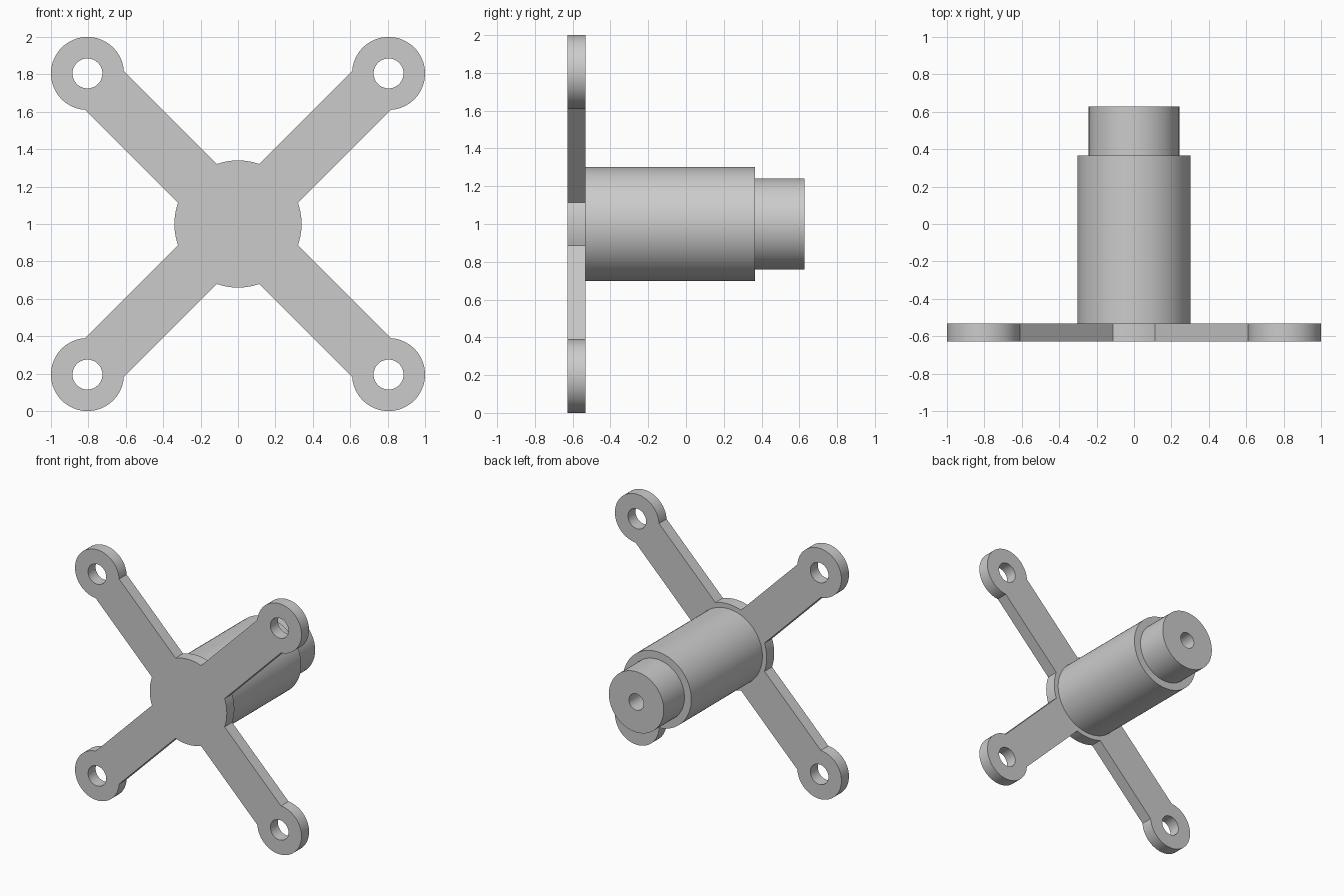
import bpy, bmesh, math
from mathutils import Vector, Matrix

cube = bpy.data.objects.get("Cube")
if cube:
    bpy.data.objects.remove(cube, do_unlink=True)

FRONT, PLATE_BACK, SHOULDER, TIP = -0.627, -0.532, 0.365, 0.627
HUB_R, PAD_R, HOLE_R, HALF_W = 0.34, 0.195, 0.08, 0.147
BOSS_R, TIP_R, BORE_R, BORE_END = 0.302, 0.242, 0.065, 0.12
PAD_DIST = 0.805 * math.sqrt(2)

grey = bpy.data.materials.new("plain grey")
grey.use_nodes = True
colour = (0.6, 0.6, 0.6, 1)
grey.diffuse_color = colour
grey.node_tree.nodes["Principled BSDF"].inputs["Base Color"].default_value = colour


def finish(bm, name):
    bmesh.ops.recalc_face_normals(bm, faces=bm.faces)
    mesh = bpy.data.meshes.new(name)
    bm.to_mesh(mesh)
    bm.free()
    obj = bpy.data.objects.new(name, mesh)
    obj.location.z = 1
    mesh.materials.append(grey)
    bpy.context.collection.objects.link(obj)
    bpy.ops.object.select_all(action='DESELECT')
    obj.select_set(True)
    bpy.context.view_layer.objects.active = obj
    bpy.ops.object.shade_smooth_by_angle(angle=math.radians(30))
    return obj


def arc(centre, radius, start, end, steps):
    return [Vector((centre + radius * math.cos(a), 0, radius * math.sin(a)))
            for a in (start + (end - start) * i / steps for i in range(steps + 1))]


def add_loop(bm, points):
    verts = [bm.verts.new(p) for p in points]
    for a, b in zip(verts, verts[1:] + verts[:1]):
        bm.edges.new((a, b))


# Cross plate: hub, four arms and drilled round pads in one outline
bm = bmesh.new()
neck = math.pi - math.asin(HALF_W / PAD_R)
root = math.asin(HALF_W / HUB_R)
pad = arc(PAD_DIST, PAD_R, -neck, neck, 48)
hub = arc(0, HUB_R, root, math.pi / 2 - root, 12)
hole = arc(PAD_DIST, HOLE_R, 0, math.tau, 40)[:-1]
outline = []
for k in range(4):
    turn = Matrix.Rotation(-math.radians(45 + 90 * k), 3, 'Y')
    outline += [turn @ p for p in pad + hub]
    add_loop(bm, [turn @ p for p in hole])
add_loop(bm, outline)
bmesh.ops.triangle_fill(bm, use_beauty=True, edges=bm.edges[:], normal=(0, -1, 0))
bmesh.ops.translate(bm, vec=(0, FRONT, 0), verts=bm.verts)
made = bmesh.ops.extrude_face_region(bm, geom=bm.faces[:], use_keep_orig=True)
bmesh.ops.translate(bm, vec=(0, PLATE_BACK - FRONT, 0),
                    verts=[g for g in made["geom"] if isinstance(g, bmesh.types.BMVert)])
finish(bm, "cross_plate")

# Stepped spindle with a blind bore, turned around the y axis
bm = bmesh.new()
profile = [(0, PLATE_BACK - 0.02), (BOSS_R, PLATE_BACK - 0.02), (BOSS_R, SHOULDER),
           (TIP_R, SHOULDER), (TIP_R, TIP), (BORE_R, TIP), (BORE_R, BORE_END), (0, BORE_END)]
verts = [bm.verts.new((r, y, 0)) for r, y in profile]
edges = [bm.edges.new(pair) for pair in zip(verts, verts[1:])]
bmesh.ops.spin(bm, geom=verts + edges, cent=(0, 0, 0), axis=(0, 1, 0),
               angle=math.tau, steps=72)
bmesh.ops.remove_doubles(bm, verts=bm.verts, dist=0.0001)
finish(bm, "stepped_spindle")
